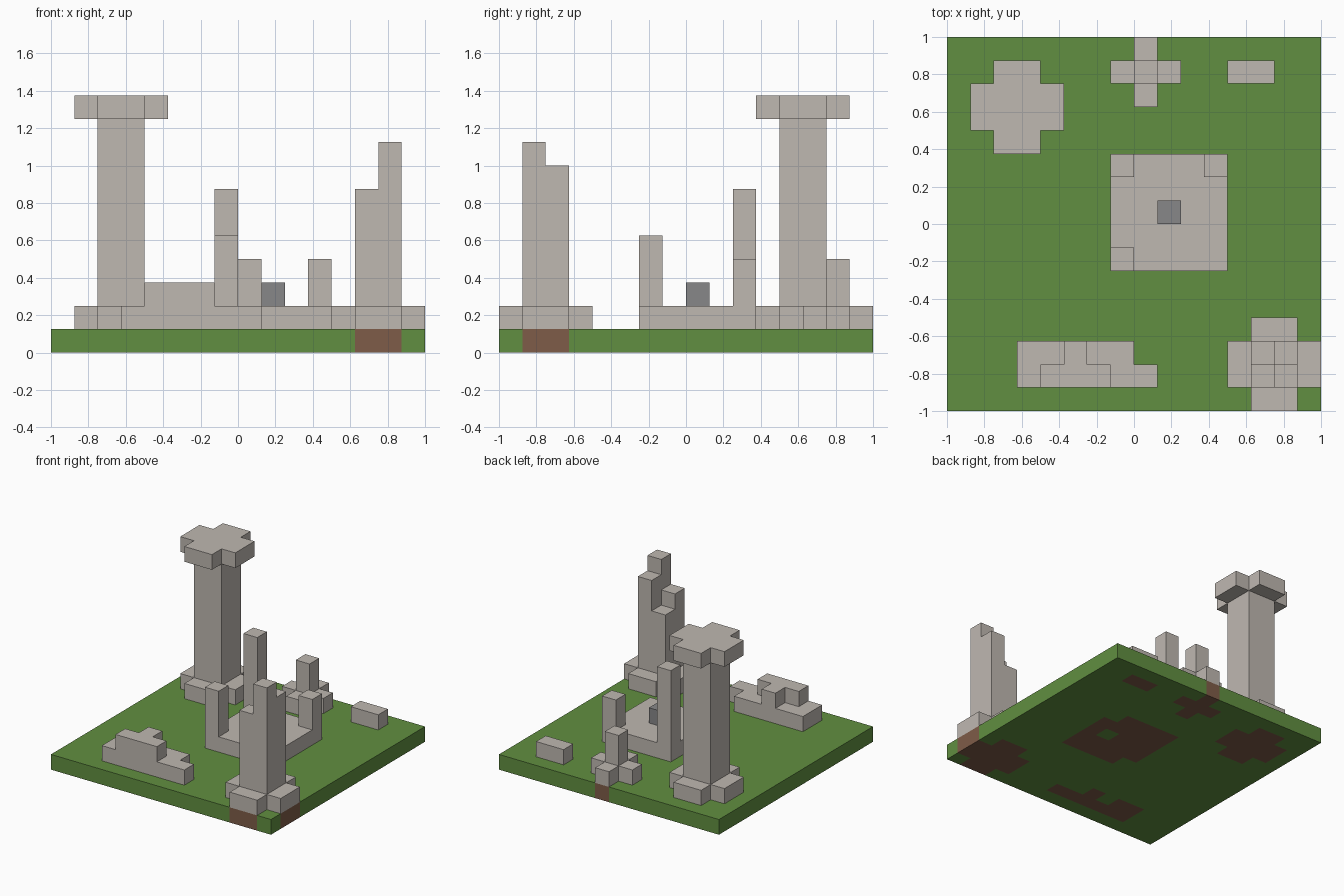
import bpy
import bmesh
from itertools import product
from math import radians
from mathutils import Vector

UNIT = 0.125   # edge of one block
N = 16         # blocks along each side of the ground

cube = bpy.data.objects.get("Cube")
if cube:
    bpy.data.objects.remove(cube, do_unlink=True)


def material(name, rgb):
    mat = bpy.data.materials.new(name)
    mat.use_nodes = True
    colour = (*rgb, 1.0)
    mat.diffuse_color = colour
    bsdf = next(n for n in mat.node_tree.nodes if n.type == 'BSDF_PRINCIPLED')
    bsdf.inputs["Base Color"].default_value = colour
    bsdf.inputs["Roughness"].default_value = 0.9
    return mat


STONE = material("pale stone", (0.52, 0.48, 0.44))
DARK = material("dark stone", (0.245, 0.245, 0.25))
GRASS = material("grass green", (0.12, 0.275, 0.052))
DIRT = material("dirt brown", (0.21, 0.107, 0.065))


def box(x, y, z, w=1, d=1, h=1):
    """Block cells of a box with its low corner at x, y, z."""
    return set(product(range(x, x + w), range(y, y + d), range(z, z + h)))


def plus(x, y, z, arm, core):
    """A one-block-high cross around a square core whose low corner is x, y."""
    size = core + 2 * arm
    return box(x - arm, y, z, size, core) | box(x, y - arm, z, core, size)


def build(name, cells, mats, slot=lambda cell: 0):
    """Skin a set of cells, then merge the flat faces of each colour."""
    bm = bmesh.new()
    verts = {}

    def vert(p):
        if p not in verts:
            verts[p] = bm.verts.new(((p[0] - N / 2) * UNIT, (p[1] - N / 2) * UNIT, p[2] * UNIT))
        return verts[p]

    for cell in sorted(cells):
        for axis, side in product(range(3), (0, 1)):
            near = list(cell)
            near[axis] += 1 if side else -1
            if tuple(near) in cells:
                continue
            corners = []
            for u, v in ((0, 0), (1, 0), (1, 1), (0, 1)):
                p = list(cell)
                p[axis] += side
                p[(axis + 1) % 3] += u
                p[(axis + 2) % 3] += v
                corners.append(vert(tuple(p)))
            face = bm.faces.new(corners if side else corners[::-1])
            face.material_index = slot(cell)
    bmesh.ops.dissolve_limit(bm, angle_limit=radians(1), verts=bm.verts[:],
                             edges=bm.edges[:], delimit={'MATERIAL'})
    mesh = bpy.data.meshes.new(name)
    bm.to_mesh(mesh)
    bm.free()
    for mat in mats:
        mesh.materials.append(mat)
    obj = bpy.data.objects.new(name, mesh)
    bpy.context.collection.objects.link(obj)
    return obj


ruins = {
    # whole column with a cross-shaped foot and capital
    "tall_column": plus(2, 12, 1, 1, 2) | box(2, 12, 1, 2, 2, 9) | plus(2, 12, 10, 1, 2),
    # broken column, each quarter snapped at its own height
    "broken_column": (plus(13, 1, 1, 1, 2) | box(13, 2, 1, h=5) | box(13, 1, 1, h=6)
                      | box(14, 2, 1, h=7) | box(14, 1, 1, h=8)),
    # square floor with three remaining corner posts
    "shrine_floor": (box(7, 6, 1, 5, 5) | box(7, 6, 1, h=4)
                     | box(7, 10, 1, h=6) | box(11, 10, 1, h=3)),
    # small post on a cross base
    "small_post": plus(8, 14, 1, 1, 1) | box(8, 14, 1, h=3),
    # fallen pieces
    "fallen_wall": (box(3, 1, 1, 6, 1) | box(3, 2, 1, 5, 1)
                    | box(4, 1, 2, 3, 1) | box(5, 2, 2)),
    "loose_stone": box(12, 14, 1, 2, 1),
}
for name, cells in ruins.items():
    build(name, cells, [STONE])

build("altar_stone", box(9, 8, 2), [DARK])

# ground slab, with dirt beneath the ruins and a few grassy gaps
gaps = {(10, 8), (11, 10), (7, 6), (7, 2), (5, 2)}
footing = {c[:2] for cells in ruins.values() for c in cells if c[2] == 1} - gaps
build("ground", box(0, 0, 0, N, N), [GRASS, DIRT], lambda c: int(c[:2] in footing))
